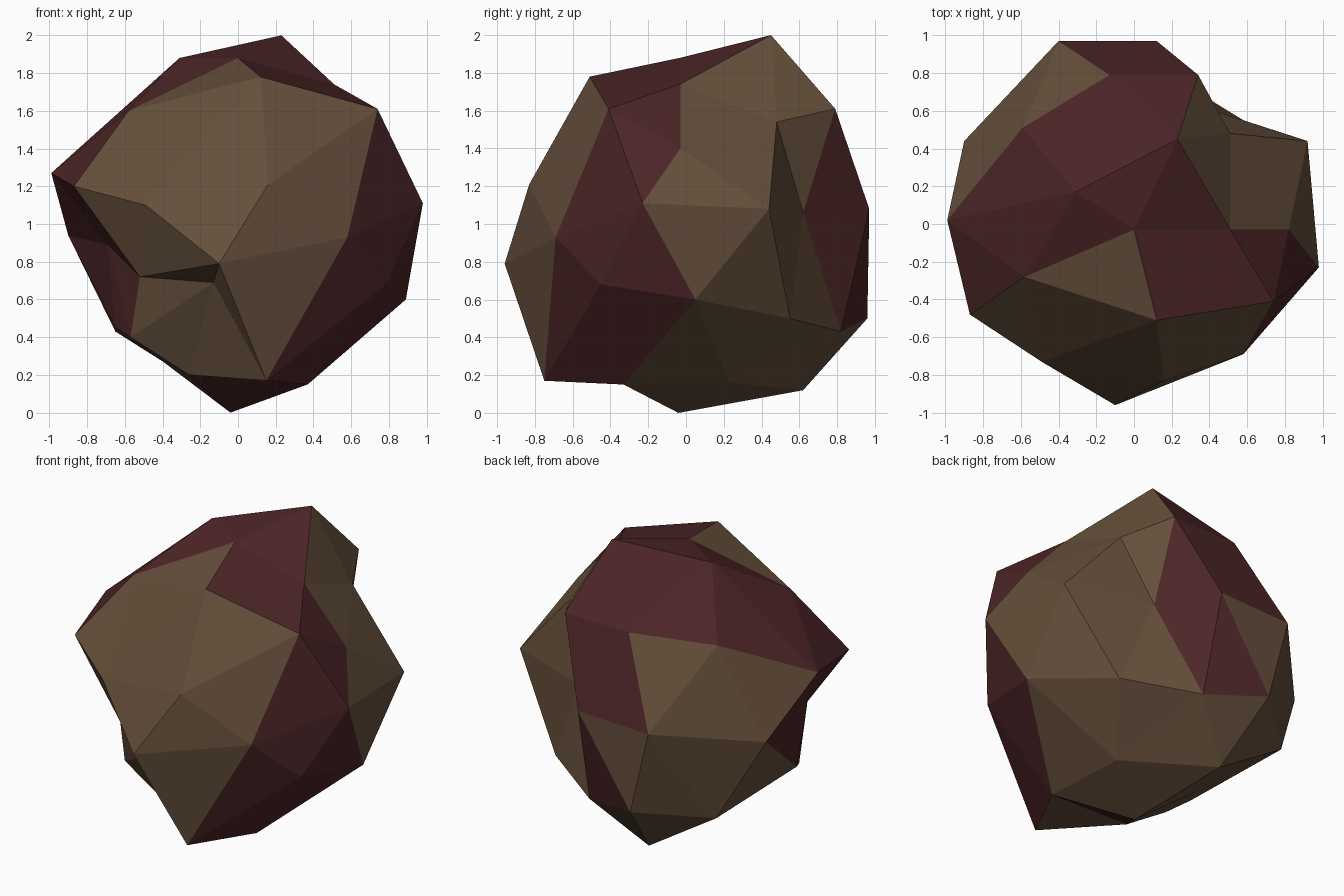
import bpy
import bmesh

default_cube = bpy.data.objects.get("Cube")
if default_cube:
    bpy.data.objects.remove(default_cube, do_unlink=True)


def flat_material(name, red, green, blue):
    colour = (red, green, blue, 1.0)
    material = bpy.data.materials.new(name)
    material.use_nodes = True
    material.diffuse_color = colour
    shader = next(n for n in material.node_tree.nodes if n.type == "BSDF_PRINCIPLED")
    shader.inputs["Base Color"].default_value = colour
    shader.inputs["Roughness"].default_value = 0.9
    return material


# Rings of a once-divided icosahedron, pushed into a rough boulder.
# Every ring runs anticlockwise from the +x side.
rings = {
    "top": [(0, -.03, 1.88)],
    "cap": [(.51, -.03, 1.74), (.23, .45, 2), (-.31, .17, 1.88),
            (-.58, -.28, 1.6), (.12, -.51, 1.78)],
    "upper": [(.82, -.03, 1.4), (.34, .79, 1.61), (-.59, .51, 1.53),
              (-.87, -.48, 1.2), (.16, -.83, 1.21)],
    "shoulder": [(.51, .48, 1.54), (-.13, .79, 1.6), (-.99, .02, 1.27),
                 (-.49, -.73, 1.1), (.74, -.41, 1.61)],
    "waist": [(.92, .44, 1.08), (.36, .62, 1.06), (.12, .97, 1.08),
              (-.4, .97, 1.06), (-.9, .44, .94), (-.69, -.3, .89),
              (-.52, -.5, .72), (-.1, -.96, .79), (.58, -.69, .93),
              (.98, -.23, 1.11)],
    "lower": [(.58, .55, .5), (-.26, .96, .5), (-.65, -.24, .45),
              (-.13, -.73, .69), (.78, -.45, .68)],
    "hip": [(.89, .05, .6), (.14, .82, .43), (-.65, .61, .43),
            (-.57, -.38, .4), (.15, -.75, .17)],
    "base": [(.33, .23, .16), (-.16, .62, .12), (-.45, .04, .31),
             (-.26, -.38, .2), (.37, -.33, .15)],
    "bottom": [(-.04, -.04, 0)],
}

bm = bmesh.new()
ring = {name: [bm.verts.new(p) for p in points] for name, points in rings.items()}
top, bottom = ring["top"][0], ring["bottom"][0]
cap, upper, shoulder = ring["cap"], ring["upper"], ring["shoulder"]
waist, lower, hip, base = ring["waist"], ring["lower"], ring["hip"], ring["base"]

# Skin each of the five sectors from the top to the bottom
for k in range(5):
    j = (k + 1) % 5
    east, west = waist[2 * k], waist[2 * k + 1]
    beyond = waist[(2 * k + 2) % 10]
    s, h, low = shoulder[k], hip[j], lower[k]
    for triangle in (
        (top, cap[k], cap[j]),
        (cap[k], upper[k], s), (cap[k], s, cap[j]), (cap[j], s, upper[j]),
        (upper[k], east, s), (s, east, west), (s, west, upper[j]),
        (east, low, west),
        (upper[j], west, beyond), (west, h, beyond),
        (west, low, h), (beyond, h, lower[j]),
        (low, base[k], h), (base[k], base[j], h), (h, base[j], lower[j]),
        (base[k], bottom, base[j]),
    ):
        bm.faces.new(triangle)
bmesh.ops.recalc_face_normals(bm, faces=bm.faces[:])

# Red patches: fans round four corners, plus the facets that join them
fan_centres = {cap[2], waist[5], lower[4], waist[2]}
brown_gap = {waist[2], waist[3], lower[1]}
crest = shoulder[4]
red_facets = [
    {top, cap[0], cap[1]}, {top, cap[4], cap[0]},
    {crest, cap[4], cap[0]}, {crest, cap[0], upper[0]},
    {crest, upper[0], waist[9]}, {crest, waist[9], waist[8]},
    {cap[3], shoulder[2], upper[3]}, {cap[1], upper[1], shoulder[1]},
    {bottom, base[4], base[3]},
]
for face in bm.faces:
    corners = set(face.verts)
    in_fan = bool(corners & fan_centres) and corners != brown_gap
    face.material_index = int(in_fan or corners in red_facets)
    face.smooth = False

mesh = bpy.data.meshes.new("boulder")
bm.to_mesh(mesh)
bm.free()
mesh.materials.append(flat_material("earth brown", .13, .077, .043))
mesh.materials.append(flat_material("dark red", .073, .0185, .02))
boulder = bpy.data.objects.new("boulder", mesh)
bpy.context.collection.objects.link(boulder)
